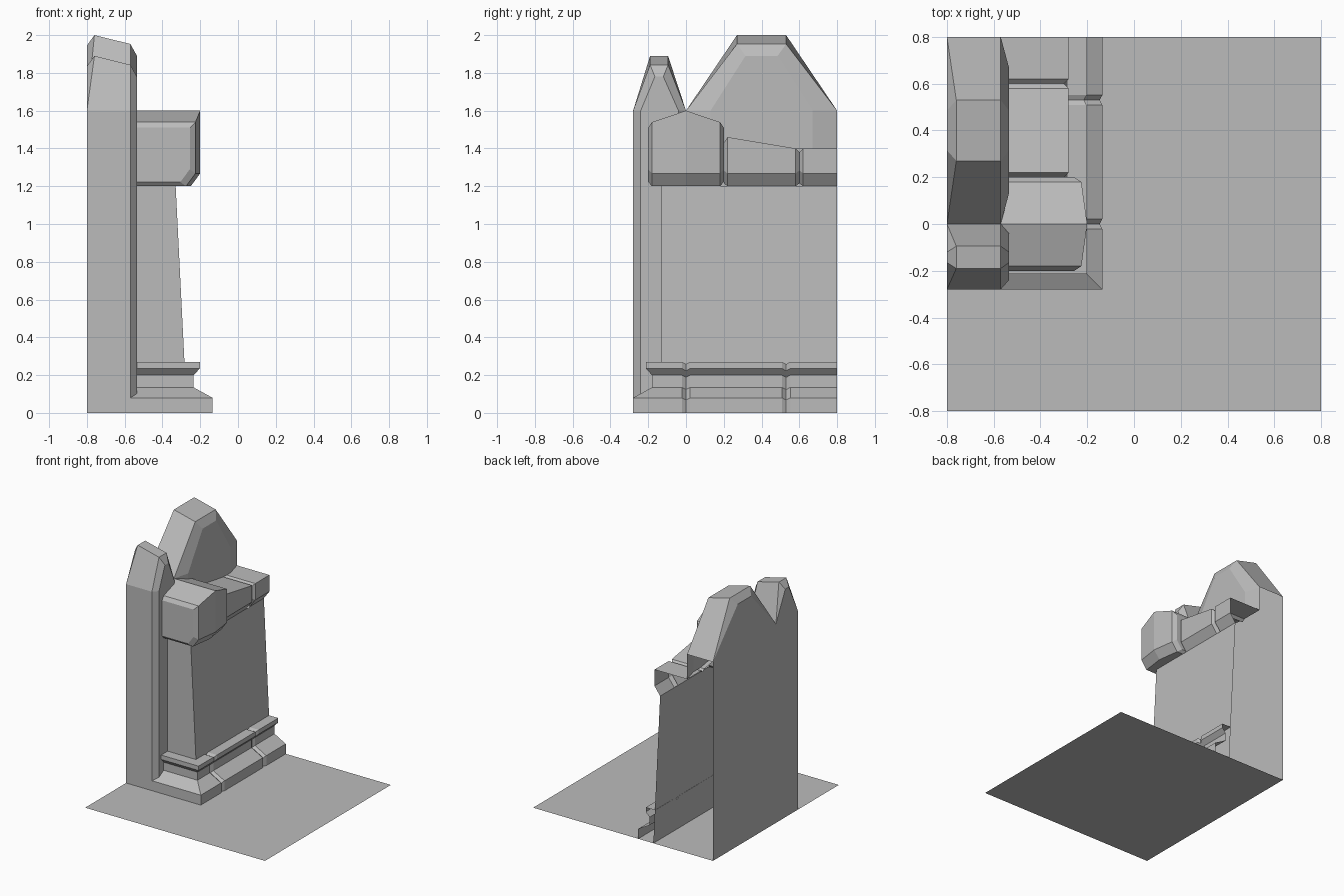
import bpy
import bmesh

cube = bpy.data.objects.get("Cube")
if cube:
    bpy.data.objects.remove(cube, do_unlink=True)

GREY = (0.5, 0.5, 0.5, 1)
stone = bpy.data.materials.new("grey_stone")
stone.use_nodes = True
stone.diffuse_color = GREY
stone.node_tree.nodes["Principled BSDF"].inputs["Base Color"].default_value = GREY


def build(name, faces):
    """Make an object from faces given as corner lists, welding shared corners."""
    bm = bmesh.new()
    for corners in faces:
        bm.faces.new([bm.verts.new(c) for c in corners])
    bmesh.ops.remove_doubles(bm, verts=bm.verts, dist=0.0005)
    bmesh.ops.recalc_face_normals(bm, faces=bm.faces)
    mesh = bpy.data.meshes.new(name)
    bm.to_mesh(mesh)
    bm.free()
    mesh.materials.append(stone)
    obj = bpy.data.objects.new(name, mesh)
    bpy.context.collection.objects.link(obj)
    return obj


def loft(rows):
    """Quads between successive rows of points."""
    return [(a[i], a[i + 1], b[i + 1], b[i])
            for a, b in zip(rows, rows[1:]) for i in range(len(a) - 1)]


# Floor tile
build("floor", [[(-0.8, -0.8, 0), (0.8, -0.8, 0), (0.8, 0.8, 0), (-0.8, 0.8, 0)]])


# Back slab: two chamfered gables side by side, open at the far end and below
def gable(y0, p0, p1, y1, top, inset, end):
    foot = 0 if end else 1.4

    def layer(x, z, shift, side, left, right, x_side):
        return [(x_side, y0 + side, left), (x_side, y0 + side, 1.6),
                (x, p0 + shift, z), (x, p1 - shift, z),
                (x_side, y1 - side, 1.6), (x_side, y1 - side, right)]

    shift = 0.025 if end else 0.045
    back = layer(-0.8, top - 0.055, shift, 0, 0, 0, -0.8)
    ridge = layer(-0.76, top, 0, 0, 0, 0, -0.8)
    edge = layer(-0.57, top - 0.047, 0, 0, foot, 1.4, -0.57)
    front = layer(-0.535, top - 0.11, shift, inset, foot, 1.4, -0.535)
    faces = [back]
    faces += loft([back[1:5], ridge[1:5]])
    faces += loft([ridge[0 if end else 1:5], edge[0 if end else 1:5]])
    faces += loft([edge, front])
    # The lower front is only needed beside the wall panel
    faces.append(front + ([(-0.535, -0.1, 1.4), (-0.535, -0.1, 0)] if end else []))
    return faces


slab = gable(-0.28, -0.19, -0.095, 0, 1.89, 0.04, True)
slab += gable(0, 0.27, 0.53, 0.8, 2.0, 0.13, False)
# Welding merges the collapsed chamfer corners, so drop repeats first
clean = []
for face in slab:
    corners = list(dict.fromkeys(face))
    if len(corners) > 2:
        clean.append(corners)
build("back_slab", clean)

# Leaning wall panel with its near end
build("wall_panel", loft([
    [(-0.54, -0.13, 0), (-0.54, -0.13, 1.2)],
    [(-0.27, -0.13, 0), (-0.33, -0.13, 1.2)],
    [(-0.27, 0.8, 0), (-0.33, 0.8, 1.2)]]))

# Base moulding: one profile mitred round the corner, with V grooves
PROFILE = [(0.15, 0), (0.15, 0.08), (0.05, 0.135), (0.05, 0.2),
           (0.083, 0.235), (0.083, 0.27), (0, 0.27)]
rows = [[(-0.57, -0.13 - o, z) for o, z in PROFILE],
        [(-0.285 + o, -0.13 - o, z) for o, z in PROFILE]]
for centre in (0, 0.53):
    for dy, cut in ((-0.022, 0), (0, 0.012), (0.022, 0)):
        rows.append([(-0.285 + o - cut, centre + dy, z - cut if z else 0)
                     for o, z in PROFILE])
rows.append([(-0.285 + o, 0.8, z) for o, z in PROFILE])
build("base_moulding", loft(rows))


# Ledge stones: a cross-section with a slanted underside edge
def section(y, x, top, low=1.2):
    return [(-0.57, y, top), (x, y, top), (x, y, low + 0.068),
            (x - 0.05, y, low), (-0.57, y, low)]


rows = [section(*s) for s in (
    (-0.2, -0.255, 1.51, 1.222), (-0.18, -0.225, 1.54), (0, -0.2, 1.6),
    (0.18, -0.225, 1.54), (0.2, -0.255, 1.51, 1.222))]
build("corner_stone", loft(rows) + [rows[0], rows[-1]])

rows = [section(*s)[:4] for s in (
    (0.2, -0.3, 1.43, 1.215), (0.22, -0.28, 1.46), (0.58, -0.28, 1.4),
    (0.6, -0.3, 1.38, 1.215), (0.62, -0.28, 1.4), (0.8, -0.28, 1.4))]
build("ledge_stones", loft(rows))
